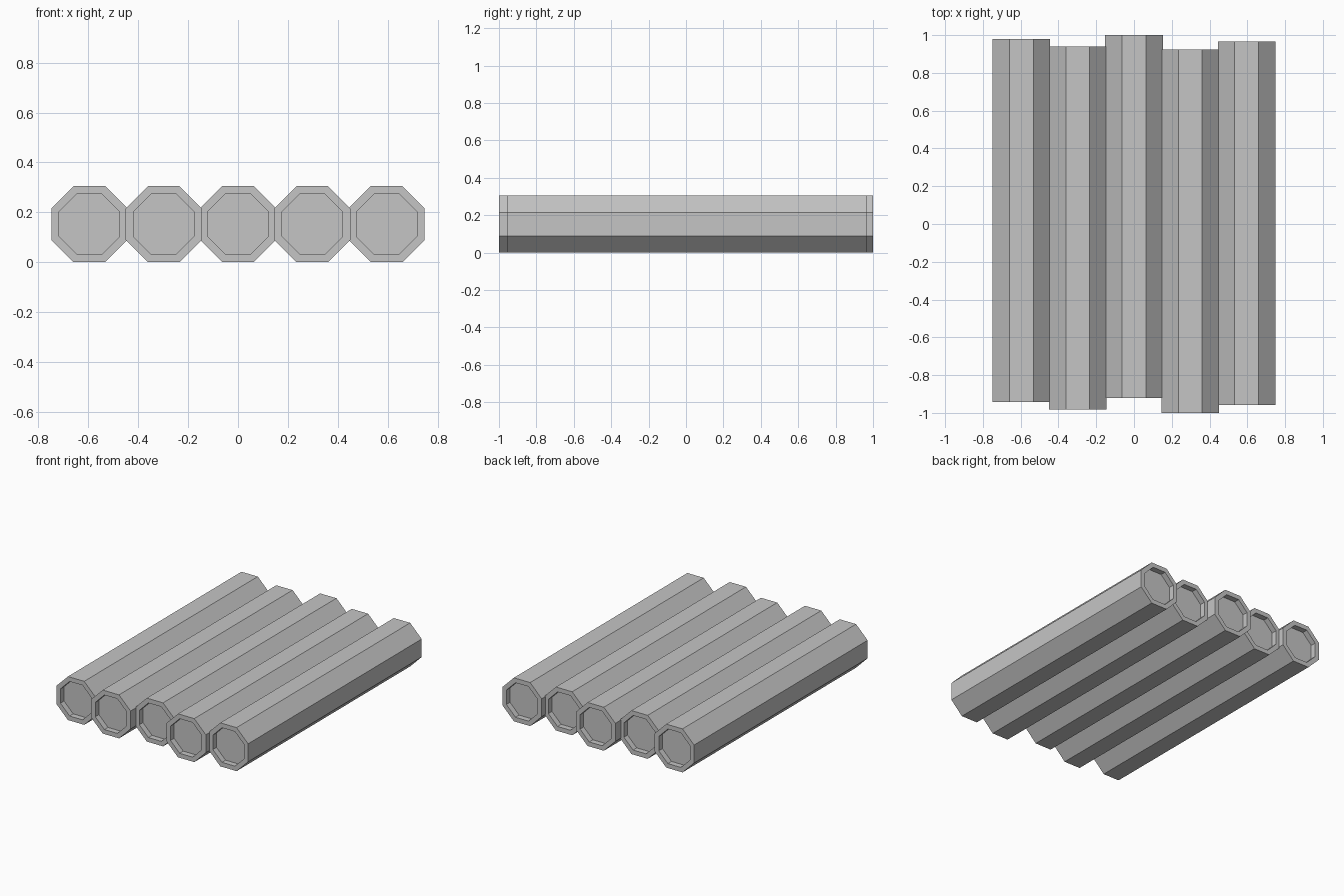
import bpy
import bmesh
import math

if "Cube" in bpy.data.objects:
    bpy.data.objects.remove(bpy.data.objects["Cube"], do_unlink=True)

APOTHEM = 0.1525      # outer octagon, centre to flat side
INNER = 0.121         # recessed end face, centre to flat side
RECESS = 0.04
PITCH = 0.298

# Single grey material
grey = bpy.data.materials.new("grey")
grey.use_nodes = True
colour = (0.56, 0.56, 0.56, 1.0)
grey.diffuse_color = colour
grey.node_tree.nodes["Principled BSDF"].inputs["Base Color"].default_value = colour


def octagon_ring(bm, apothem, y):
    """Ring of eight vertices with flat sides facing up, down, left and right."""
    r = apothem / math.cos(math.pi / 8)
    angles = [math.pi / 8 + i * math.pi / 4 for i in range(8)]
    return [bm.verts.new((r * math.cos(a), y, r * math.sin(a))) for a in angles]


def make_log(name, x, y0, y1):
    """Octagonal log with a shallow recess in each end."""
    bm = bmesh.new()
    sections = [(INNER, y0 + RECESS), (INNER, y0), (APOTHEM, y0),
                (APOTHEM, y1), (INNER, y1), (INNER, y1 - RECESS)]
    rings = [octagon_ring(bm, a, y) for a, y in sections]
    for r0, r1 in zip(rings, rings[1:]):
        for i in range(8):
            j = (i + 1) % 8
            bm.faces.new((r0[i], r0[j], r1[j], r1[i]))
    bm.faces.new(rings[0])
    bm.faces.new(rings[-1])
    bmesh.ops.recalc_face_normals(bm, faces=bm.faces)
    mesh = bpy.data.meshes.new(name)
    bm.to_mesh(mesh)
    bm.free()
    mesh.materials.append(grey)
    log = bpy.data.objects.new(name, mesh)
    log.location = (x, 0, APOTHEM)
    bpy.context.collection.objects.link(log)


# Row of logs with staggered ends, from -x to +x
spans = [(-0.942, 0.98), (-0.982, 0.94), (-0.92, 1.0), (-1.0, 0.925), (-0.957, 0.965)]
for i, (y0, y1) in enumerate(spans):
    make_log(f"log_{i + 1}", (i - 2) * PITCH, y0, y1)
